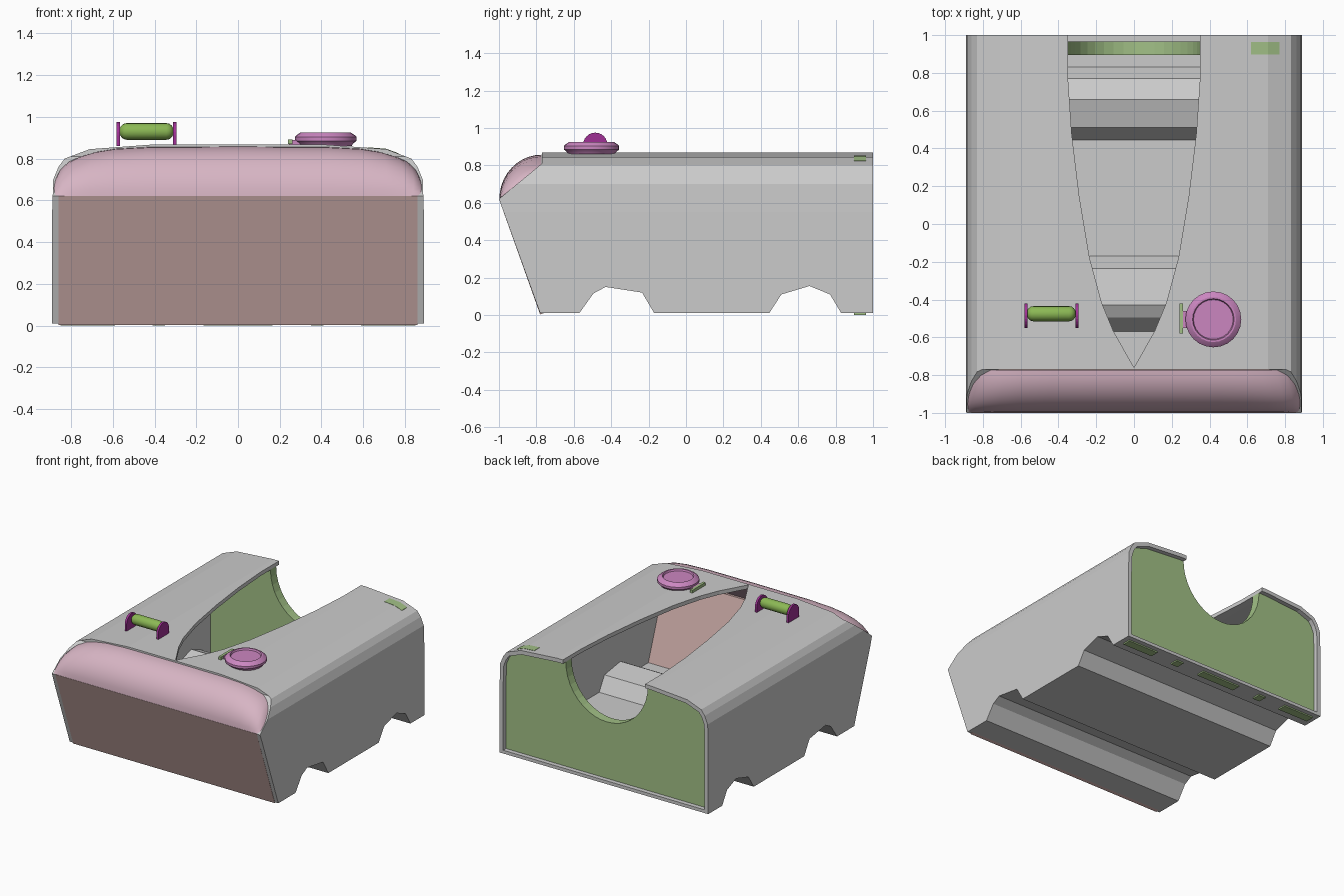
import bpy, bmesh
from math import sin, cos, pi

if "Cube" in bpy.data.objects:
    bpy.data.objects.remove(bpy.data.objects["Cube"])


def material(name, rgb):
    m = bpy.data.materials.new(name)
    m.diffuse_color = (*rgb, 1)
    m.use_nodes = True
    m.node_tree.nodes["Principled BSDF"].inputs["Base Color"].default_value = m.diffuse_color
    return m


GREEN = material("green", (0.36, 0.53, 0.24))
PINK = material("pale_pink", (0.68, 0.46, 0.55))
DUSTY = material("dusty_pink", (0.60, 0.41, 0.39))
ORCHID = material("orchid", (0.60, 0.24, 0.53))
PURPLE = material("purple", (0.35, 0.03, 0.30))
LEAF = material("leaf_green", (0.26, 0.48, 0.09))


def finish(name, bm, mat=None, smooth=False):
    bmesh.ops.recalc_face_normals(bm, faces=bm.faces)
    me = bpy.data.meshes.new(name)
    bm.to_mesh(me)
    bm.free()
    ob = bpy.data.objects.new(name, me)
    bpy.context.collection.objects.link(ob)
    if mat:
        me.materials.append(mat)
    bpy.context.view_layer.objects.active = ob
    if smooth:
        bpy.ops.object.select_all(action='DESELECT')
        ob.select_set(True)
        bpy.ops.object.shade_smooth_by_angle()
    return ob


def loft(name, rings, mat=None, smooth=False):
    """Skin closed rings of equal length and cap both ends."""
    bm = bmesh.new()
    vs = [[bm.verts.new(p) for p in r] for r in rings]
    n = len(vs[0])
    for a, b in zip(vs, vs[1:]):
        for i in range(n):
            j = (i + 1) % n
            bm.faces.new((a[i], a[j], b[j], b[i]))
    bm.faces.new(vs[0])
    bm.faces.new(vs[-1])
    return finish(name, bm, mat, smooth)


def prism(name, pts, axis, a, b, mat=None):
    """Extrude a 2D outline along x, y or z from a to b."""
    put = {'x': lambda p, t: (t, p[0], p[1]),
           'y': lambda p, t: (p[0], t, p[1]),
           'z': lambda p, t: (p[0], p[1], t)}[axis]
    return loft(name, [[put(p, t) for p in pts] for t in (a, b)], mat)


def box(name, x0, x1, y0, y1, z0, z1, mat=None):
    return prism(name, [(x0, y0), (x1, y0), (x1, y1), (x0, y1)], 'z', z0, z1, mat)


def lathe(name, profile, centre, axis, n, mat):
    """Turn (radius, height) pairs round the z or x axis."""
    cx, cy, cz = centre
    rings = []
    for r, h in profile:
        cs = [(r * cos(2 * pi * i / n), r * sin(2 * pi * i / n)) for i in range(n)]
        rings.append([(cx + u, cy + v, cz + h) if axis == 'z' else
                      (cx + h, cy + u, cz + v) for u, v in cs])
    return loft(name, rings, mat, True)


def boolean(ob, cutter, op):
    m = ob.modifiers.new("cut", 'BOOLEAN')
    m.object, m.operation, m.solver = cutter, op, 'EXACT'
    bpy.ops.object.select_all(action='DESELECT')
    bpy.context.view_layer.objects.active = ob
    ob.select_set(True)
    bpy.ops.object.modifier_apply(modifier=m.name)
    bpy.data.objects.remove(cutter)


def mirrored(half):
    return half + [(-x, z) for x, z in reversed(half)]


# Shell: arched walls and roof, trimmed by the side outline and the tapered opening
outer = [(0.89, -0.1), (0.89, 0.55), (0.885, 0.70), (0.86, 0.76), (0.83, 0.80),
         (0.71, 0.845), (0.40, 0.868)]
inner = [(0.86, -0.1), (0.86, 0.55), (0.855, 0.69), (0.835, 0.74), (0.81, 0.775),
         (0.70, 0.815), (0.40, 0.838)]
shell = prism("shell", mirrored(outer) + mirrored(inner)[::-1], 'y', -1.1, 1.0)

floor_line = [(-0.78, 0.01), (-0.57, 0.01), (-0.495, 0.115), (-0.43, 0.15),
              (-0.235, 0.12), (-0.17, 0.01), (0.445, 0.01), (0.51, 0.11),
              (0.66, 0.155), (0.77, 0.11), (0.83, 0.01), (1.001, 0.01)]
outline = prism("side_outline", floor_line + [(1.001, 1), (-0.77, 1), (-0.77, 0.81),
                                              (-1.0, 0.62)], 'x', -1, 1)
boolean(shell, outline, 'INTERSECT')
opening = [(0.0, -0.76), (0.11, -0.565), (0.17, -0.42), (0.235, -0.18), (0.29, 0.15),
           (0.33, 0.48), (0.35, 0.78), (0.35, 1.1)]
boolean(shell, prism("opening", opening + [(-x, y) for x, y in opening[:0:-1]],
                     'z', 0.5, 1.0), 'DIFFERENCE')

# Floor sheet with two raised ridges
edge = floor_line[:-1] + [(1.0, 0.01)]
prism("floor", edge + [(y, z + 0.025) for y, z in reversed(edge)], 'x', -0.86, 0.86)

# Slanted front panel
prism("front_panel", [(-1, 0.62), (-0.78, 0.003), (-0.76, 0.01), (-0.98, 0.62)],
      'x', -0.86, 0.86, DUSTY)

# Padded front edge: rounded section that flattens toward both ends
half = [(0.45, 0.855, 1.0), (0.62, 0.847, 1.0), (0.72, 0.832, 1.0), (0.80, 0.81, 0.95),
        (0.85, 0.79, 0.8), (0.88, 0.77, 0.55), (0.893, 0.755, 0.15)]
stations = [(-x, t, k) for x, t, k in reversed(half)] + [(0, 0.857, 1.0)] + half
rings = []
for x, top, k in stations:
    ring = []
    for i in range(11):
        t = i / 10
        a = t * pi / 2
        y = -0.772 - 0.226 * (k * cos(a) + (1 - k) * (1 - t))
        z = 0.62 + (top - 0.62) * (k * sin(a) + (1 - k) * t)
        pinch = 1 - 0.06 * t ** 2 - 0.02 * (1 - t) ** 4
        ring.append((x * pinch, y, z))
    rings.append(ring)
loft("front_padding", rings, PINK, True)

# Back panel with a round cut-out
arc = [(0.35 * cos(a * pi / 20), 0.84 - 0.37 * sin(a * pi / 20)) for a in range(11)]
right = [(0.86, 0.03)] + inner[1:] + arc
prism("back_panel", right + [(-x, z) for x, z in right if x > 1e-6][::-1],
      'y', 0.895, 0.965, GREEN)

# Panel tabs through the floor and the roof
for x, w in ((-0.72, 0.13), (-0.38, 0.03), (0, 0.165), (0.38, 0.03), (0.72, 0.13)):
    box("floor_tab", x - w, x + w, 0.897, 0.963, 0.0, 0.034, GREEN)
prism("roof_tab", [(0.62, 0.80), (0.77, 0.78), (0.77, 0.825), (0.71, 0.847), (0.62, 0.854)],
      'y', 0.897, 0.963, GREEN)

# Round cap with recessed top, and its hinge
lathe("cap", [(0.125, -0.01), (0.13, 0.0), (0.148, 0.015), (0.148, 0.033), (0.138, 0.043),
              (0.12, 0.055), (0.11, 0.055), (0.105, 0.042)], (0.42, -0.505, 0.87), 'z', 24, ORCHID)
box("cap_hinge_arm", 0.245, 0.31, -0.55, -0.46, 0.866, 0.89, ORCHID)
box("cap_hinge_pin", 0.24, 0.26, -0.58, -0.42, 0.87, 0.892, GREEN)

# Grip bar between two domed brackets
bracket = [(-0.55, 0.86)] + [(-0.485 - 0.065 * cos(i * pi / 12), 0.91 + 0.065 * sin(i * pi / 12))
                             for i in range(13)] + [(-0.42, 0.86)]
for x in (-0.573, -0.303):
    prism("grip_bracket", bracket, 'x', x - 0.008, x + 0.008, PURPLE)
cap = [(0.038 * sin(a * pi / 8) + 0.002, -0.095 - 0.035 * cos(a * pi / 8)) for a in range(5)]
lathe("grip_bar", cap + [(r, -h) for r, h in reversed(cap)], (-0.438, -0.475, 0.93),
      'x', 16, LEAF)
